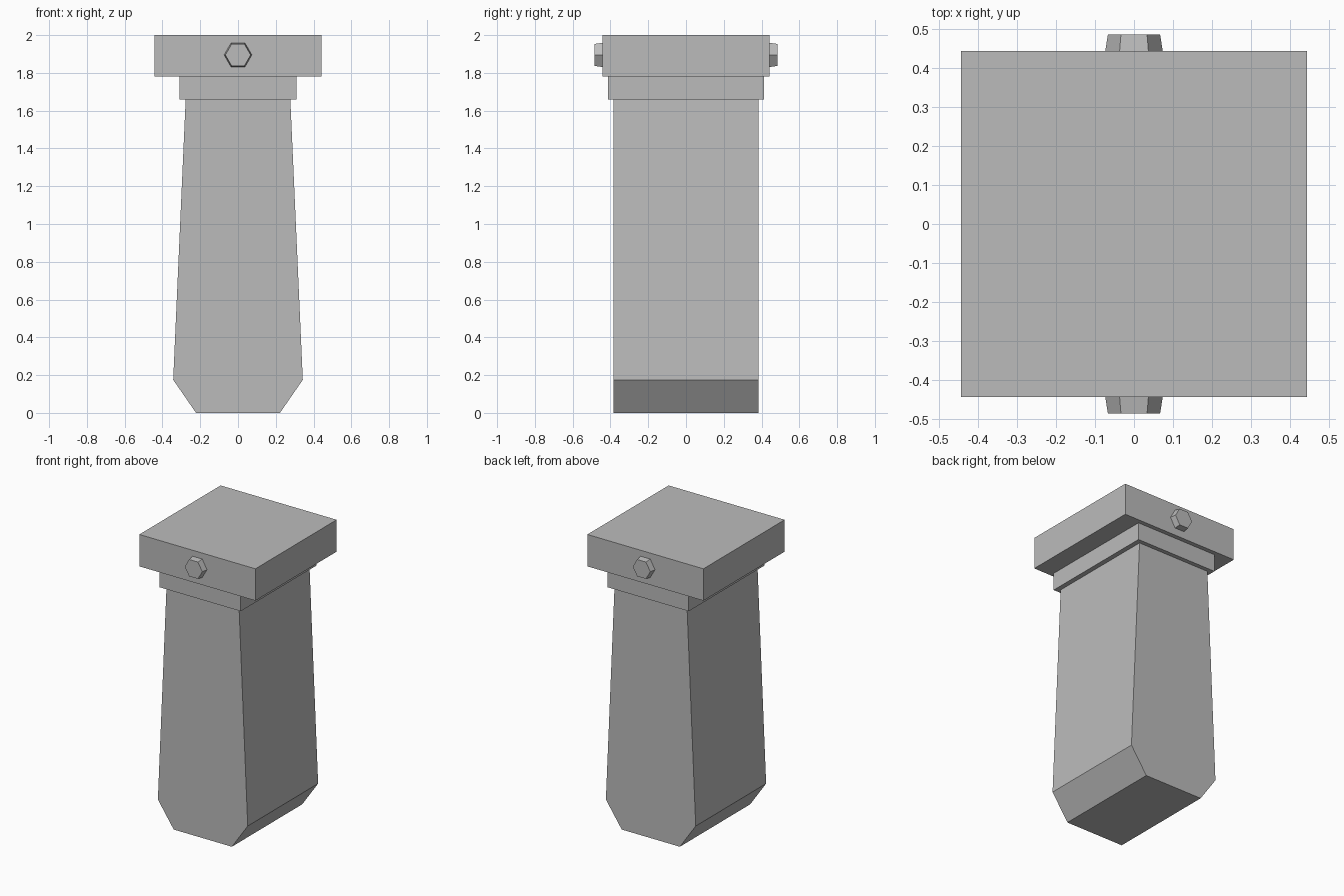
import bpy
import bmesh
from math import pi
from mathutils import Matrix, Vector

cube = bpy.data.objects.get("Cube")
if cube:
    bpy.data.objects.remove(cube, do_unlink=True)

grey = bpy.data.materials.new("plain grey")
grey.use_nodes = True
colour = (0.5, 0.5, 0.5, 1)
grey.diffuse_color = colour
grey.node_tree.nodes["Principled BSDF"].inputs["Base Color"].default_value = colour


def add_object(name, bm):
    bmesh.ops.recalc_face_normals(bm, faces=bm.faces)
    mesh = bpy.data.meshes.new(name)
    bm.to_mesh(mesh)
    bm.free()
    mesh.materials.append(grey)
    obj = bpy.data.objects.new(name, mesh)
    bpy.context.collection.objects.link(obj)
    return obj


def box(name, half_x, half_y, bottom, top):
    bm = bmesh.new()
    size = Matrix.Diagonal((2 * half_x, 2 * half_y, top - bottom, 1))
    place = Matrix.Translation((0, 0, (bottom + top) / 2))
    bmesh.ops.create_cube(bm, size=1, matrix=place @ size)
    return add_object(name, bm)


def tapered_post(name, half_profile, half_y):
    # Mirrored side profile, extruded from front to back
    outline = half_profile + [(-x, z) for x, z in reversed(half_profile)]
    bm = bmesh.new()
    face = bm.faces.new([bm.verts.new((x, -half_y, z)) for x, z in outline])
    result = bmesh.ops.extrude_face_region(bm, geom=[face], use_keep_orig=True)
    moved = [v for v in result["geom"] if isinstance(v, bmesh.types.BMVert)]
    bmesh.ops.translate(bm, verts=moved, vec=Vector((0, 2 * half_y, 0)))
    return add_object(name, bm)


def hex_bolt(name, side):
    # Slightly tapered six-sided head, pointing outwards along y
    bm = bmesh.new()
    place = Matrix.Translation((0, side * 0.463, 1.895))
    turn = Matrix.Rotation(-side * pi / 2, 4, "X")
    flat = Matrix.Rotation(pi / 2, 4, "Z")
    bmesh.ops.create_cone(bm, cap_ends=True, segments=6, radius1=0.074,
                          radius2=0.067, depth=0.044, matrix=place @ turn @ flat)
    # Make sure the corners point sideways
    width = max(v.co.x for v in bm.verts)
    if width < 0.07:
        centre = Vector((0, 0, 1.895))
        bmesh.ops.rotate(bm, verts=bm.verts, cent=centre,
                         matrix=Matrix.Rotation(pi / 6, 3, "Y"))
    return add_object(name, bm)


# Grip with chamfered foot, stepped collar and square cap
tapered_post("grip", [(0.222, 0), (0.343, 0.175), (0.277, 1.66)], 0.384)
box("collar", 0.31, 0.413, 1.66, 1.78)
box("cap", 0.443, 0.443, 1.78, 2.0)

# Bolts on the front and back of the cap
for name, side in (("front_bolt", -1), ("back_bolt", 1)):
    hex_bolt(name, side)
